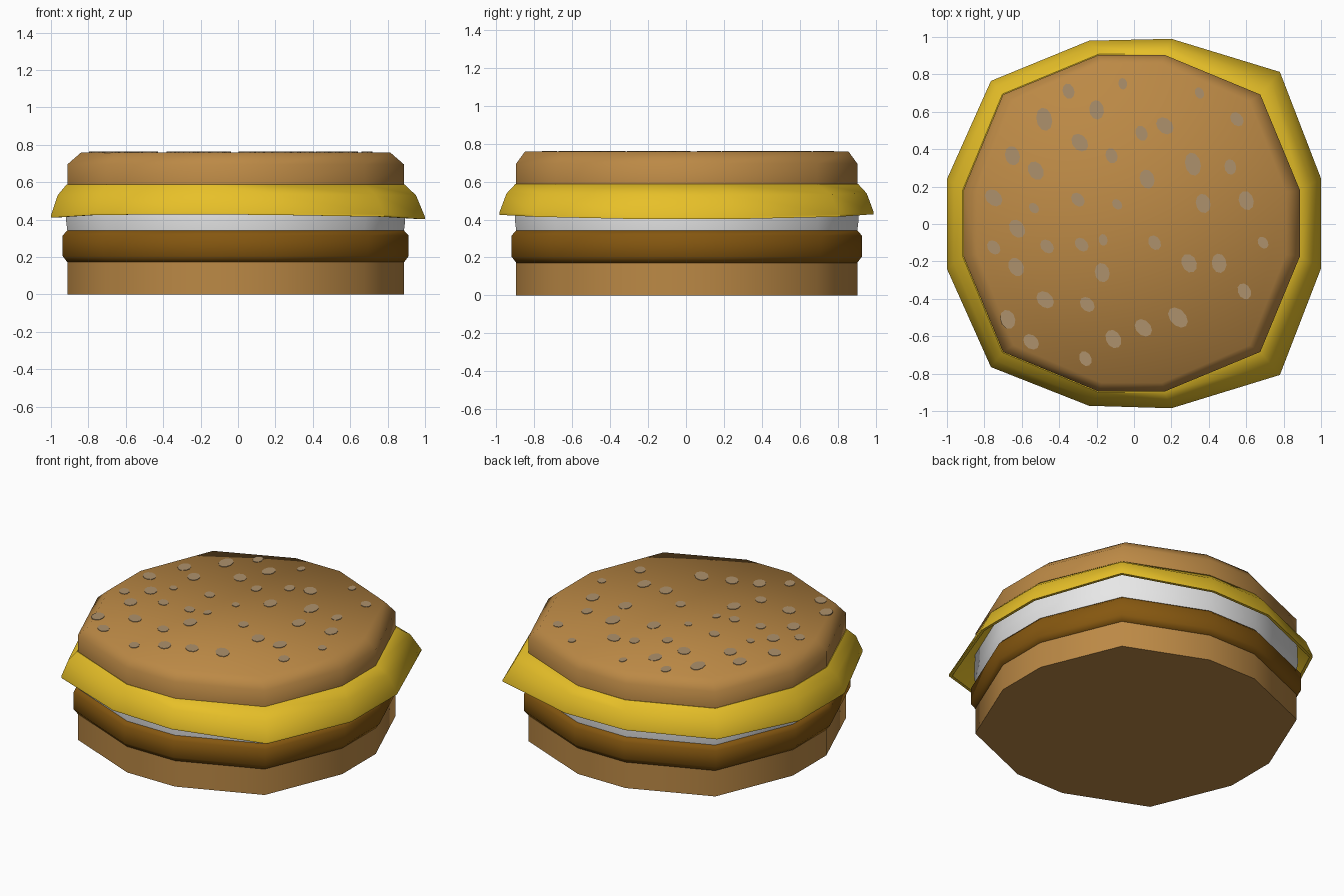
import bpy, bmesh, math, random

if "Cube" in bpy.data.objects:
    bpy.data.objects.remove(bpy.data.objects["Cube"])
random.seed(4)

def material(name, rgb):
    m = bpy.data.materials.new(name)
    m.diffuse_color = (*rgb, 1)
    m.use_nodes = True
    m.node_tree.nodes["Principled BSDF"].inputs["Base Color"].default_value = m.diffuse_color
    return m

BUN = material("bun tan", (0.50, 0.25, 0.06))
PATTY = material("meat brown", (0.235, 0.095, 0.005))
WHITE = material("onion white", (0.88, 0.88, 0.88))
CHEESE = material("cheese yellow", (0.82, 0.54, 0.022))
SEED = material("seed beige", (0.42, 0.285, 0.15))

def finish(name, bm, mat, angle=None):
    bmesh.ops.recalc_face_normals(bm, faces=bm.faces[:])
    me = bpy.data.meshes.new(name)
    bm.to_mesh(me)
    bm.free()
    ob = bpy.data.objects.new(name, me)
    bpy.context.collection.objects.link(ob)
    me.materials.append(mat)
    if angle:
        bpy.ops.object.select_all(action='DESELECT')
        ob.select_set(True)
        bpy.context.view_layer.objects.active = ob
        bpy.ops.object.shade_smooth_by_angle(angle=math.radians(angle))
    return ob

def loft(name, rings, mat, angle=60, closed=False):
    """Skin a stack of 12-sided rings; closed joins last ring to first."""
    bm = bmesh.new()
    rows = [[bm.verts.new(p) for p in r] for r in rings]
    pairs = list(zip(rows, rows[1:]))
    if closed:
        pairs.append((rows[-1], rows[0]))
    for a, b in pairs:
        for i in range(12):
            j = (i + 1) % 12
            bm.faces.new((a[i], a[j], b[j], b[i]))
    if not closed:
        bm.faces.new(rows[0][::-1])
        bm.faces.new(rows[-1])
    return finish(name, bm, mat, angle)

# Shared twelve-sided outline, counter-clockwise
CX, CY = -0.0125, 0.004
BASE = []
for k in range(4):
    c, s = [(1, 0), (0, 1), (-1, 0), (0, -1)][k]
    for x, y in ((0.9, -0.176), (0.9, 0.176), (0.688, 0.688)):
        BASE.append((x * c - y * s, x * s + y * c))

def ring(grow, z, grow_y=None):
    sx, sy = 1 + grow / 0.9, 1 + (grow if grow_y is None else grow_y) / 0.9
    return [(CX + x * sx, CY + y * sy, z) for x, y in BASE]

# Buns, patty and onion layer
loft("bottom_bun", [ring(0, 0), ring(0, 0.175)], BUN)
loft("patty", [ring(0, 0.172), ring(0.025, 0.205), ring(0.025, 0.315), ring(0, 0.342)], PATTY)
loft("onion_layer", [ring(0, 0.34), ring(0.006, 0.39), ring(0.006, 0.42), ring(0, 0.583)], WHITE)
loft("top_bun", [ring(0, 0.583), ring(0, 0.695), ring(-0.075, 0.76, -0.047)], BUN)

# Cheese skirt: thin flared shell with an uneven lower rim
RIM = [(1, -0.237, 0.402), (1, 0.243, 0.402), (0.78, 0.813, 0.415), (0.2, 0.99, 0.428),
       (-0.24, 0.98, 0.428), (-0.765, 0.765, 0.425), (-1, 0.24, 0.41), (-1, -0.24, 0.41),
       (-0.765, -0.765, 0.425), (-0.24, -0.972, 0.428), (0.2, -0.985, 0.425), (0.78, -0.807, 0.415)]
top = ring(0.004, 0.588)

def blend(a, b, t, tz):
    return [(p[0] + (q[0] - p[0]) * t, p[1] + (q[1] - p[1]) * t, p[2] + (q[2] - p[2]) * tz)
            for p, q in zip(a, b)]

upper = [(x, y, z + 0.012) for x, y, z in RIM]
mid = blend(top, upper, 0.56, 0.34)
inner_rim = [(x * 0.982, y * 0.982, z) for x, y, z in RIM]
inner_top = ring(-0.01, 0.555)
inner_mid = blend(inner_top, inner_rim, 0.56, 0.34)
inside = ring(-0.01, 0.586)
loft("cheese_slice", [inside, top, mid, upper, RIM, inner_rim, inner_mid, inner_top],
     CHEESE, 50, closed=True)

# Sesame seeds: x, y, half length
SEEDS = [
    (-.35, .71, 4), (-.06, .75, 3), (.35, .7, 3), (-.48, .56, 6), (-.2, .61, 5), (.04, .485, 4),
    (.165, .525, 5), (.55, .56, 4), (-.29, .435, 5), (-.65, .365, 5), (-.525, .285, 5),
    (-.12, .365, 4), (.315, .32, 6), (.515, .305, 4), (.07, .24, 5), (-.75, .14, 5),
    (-.535, .085, 3), (-.3, .13, 4), (-.09, .105, 3), (.37, .11, 5), (.6, .125, 5),
    (-.625, -.025, 5), (-.75, -.125, 4), (-.465, -.12, 4), (-.28, -.11, 4), (-.165, -.085, 3),
    (.11, -.1, 4), (.69, -.1, 3.3), (-.63, -.23, 5), (-.17, -.26, 5), (.295, -.21, 5),
    (.455, -.21, 5), (-.475, -.405, 5), (-.25, -.43, 4.3), (.59, -.36, 4.3), (-.675, -.51, 5),
    (-.55, -.63, 4.5), (-.11, -.615, 5), (.05, -.555, 5), (.235, -.5, 6), (-.26, -.72, 4)]
bm = bmesh.new()
for x, y, size in SEEDS:
    a = math.radians(random.uniform(95, 140))
    l = size * 0.0105
    w = min(l * 0.75, 0.042)
    rows = []
    for z in (0.757, 0.763):
        row = []
        for i in range(10):
            t = math.tau * i / 10
            u, v = l * math.cos(t), w * math.sin(t)
            row.append(bm.verts.new((x + u * math.cos(a) - v * math.sin(a),
                                     y + u * math.sin(a) + v * math.cos(a), z)))
        rows.append(row)
    bm.faces.new(rows[1])
    for i in range(10):
        j = (i + 1) % 10
        bm.faces.new((rows[0][i], rows[0][j], rows[1][j], rows[1][i]))
finish("sesame_seeds", bm, SEED)
